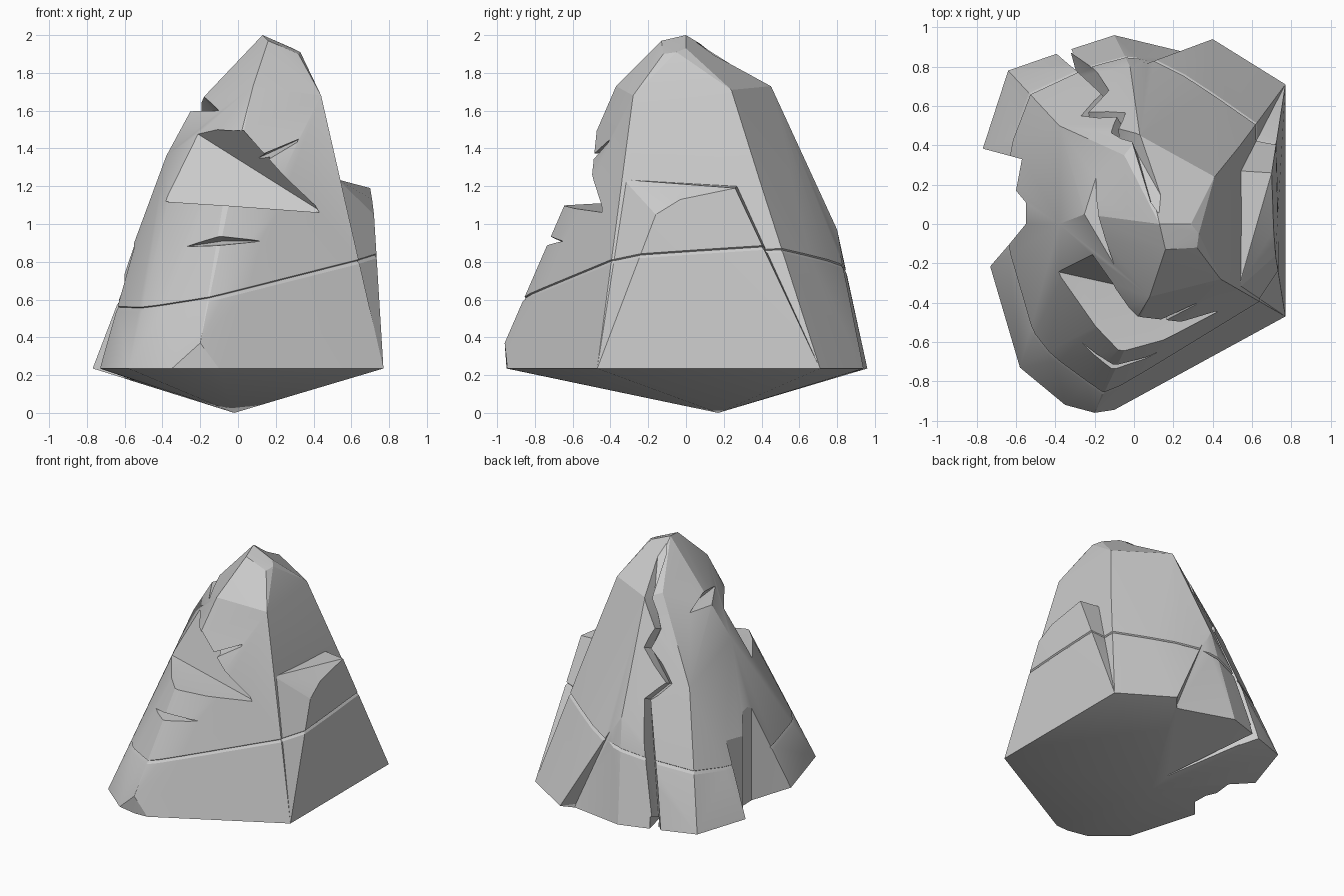
import bpy, bmesh
from mathutils import Vector

if "Cube" in bpy.data.objects:
    bpy.data.objects.remove(bpy.data.objects["Cube"])


def to_object(bm, name):
    bmesh.ops.recalc_face_normals(bm, faces=bm.faces)
    me = bpy.data.meshes.new(name)
    bm.to_mesh(me)
    bm.free()
    ob = bpy.data.objects.new(name, me)
    bpy.context.collection.objects.link(ob)
    return ob


def hull(name, pts):
    """Convex block around a few corner points."""
    bm = bmesh.new()
    for p in pts:
        bm.verts.new(p)
    res = bmesh.ops.convex_hull(bm, input=bm.verts)
    junk = {g for g in res["geom_interior"] + res["geom_unused"] if isinstance(g, bmesh.types.BMVert)}
    bmesh.ops.delete(bm, geom=[v for v in junk if v.is_valid], context='VERTS')
    bmesh.ops.delete(bm, geom=[v for v in bm.verts if not v.link_faces], context='VERTS')
    return to_object(bm, name)


def prism(name, outline, z0, z1):
    bm = bmesh.new()
    f = bm.faces.new([bm.verts.new((x, y, z0)) for x, y in outline])
    ext = bmesh.ops.extrude_face_region(bm, geom=[f])
    bmesh.ops.translate(bm, vec=(0, 0, z1 - z0),
                        verts=[g for g in ext["geom"] if isinstance(g, bmesh.types.BMVert)])
    return to_object(bm, name)


def combine(target, other, op):
    m = target.modifiers.new(op.lower(), 'BOOLEAN')
    m.operation, m.solver, m.object = op, 'EXACT', other
    bpy.context.view_layer.objects.active = target
    bpy.ops.object.modifier_apply(modifier=m.name)
    bpy.data.objects.remove(other, do_unlink=True)


def crack(target, path):
    """V-shaped crack along surface points (x, y, z, half width, depth)."""
    rings = []
    for x, y, z, w, d in path:
        p = Vector((x, y, z))
        out = Vector((x - 0.05, y - 0.05, 0)).normalized()
        n = (out + Vector((0, 0, 0.45))).normalized()
        side = out.cross(Vector((0, 0, 1)))
        up = side.cross(n)
        o = p + n * 0.06
        rings.append([o + side * w, o - side * w, o + up * w, o - up * w, p - n * d])
    for a, b in zip(rings, rings[1:]):
        combine(target, hull("crack_cutter", a + b), 'DIFFERENCE')


# Main rock mass
rock = hull("rock", [
    (-0.02, 0.17, 0),
    (-0.2, -0.95, .235), (-0.1, -0.945, .235), (0.77, -0.47, .235), (0.77, 0.71, .235),
    (0.4, 0.94, .235), (-0.1, 0.96, .235), (-0.41, 0.86, .235), (-0.64, 0.78, .235),
    (-0.77, 0.38, .235), (-0.73, -0.22, .235), (-0.58, -0.73, .235), (-0.35, -0.92, .235),
    (-0.2, -0.96, .37), (-0.08, -0.64, 1.1), (0.08, -0.37, 1.73), (0.44, -0.28, 1.68),
    (-0.37, -0.27, 1.12), (-0.55, 0.05, .9), (-0.38, 0, 1.36), (-0.25, 0.05, 1.6),
    (-0.38, 0.5, 1.17), (-0.05, 0.35, 1.75), (-0.02, 0.8, .97), (0.03, 0.45, 1.73),
    (0.41, 0.24, 1.71), (0.54, 0.40, 1.2),
    (-0.03, 0.05, 1.83), (0.13, 0, 2.0), (0.16, -0.13, 1.97), (0.29, 0, 1.93),
    (0.33, -0.05, 1.91), (0.32, -0.12, 1.9)])

# Shoulder ledge on the right
combine(rock, hull("shoulder", [
    (0.77, -0.47, .235), (0.77, 0.71, .235), (0.72, -0.16, 1.05), (0.71, -0.03, 1.13),
    (0.7, 0.26, 1.19), (0.53, -0.33, 1.235), (0.54, 0.27, 1.2), (0.3, 0, .3), (0.3, 0, 1.2)]), 'UNION')

# Thin tilted seam running round the rock
bm = bmesh.new()
bm.from_mesh(rock.data)
normal = Vector((-0.21, -0.07, 1)).normalized()
for dz in (-0.018, 0.006, 0):
    bmesh.ops.bisect_plane(bm, geom=bm.verts[:] + bm.edges[:] + bm.faces[:], dist=1e-5,
                           plane_co=(0, 0, 0.7 + dz), plane_no=normal)
for v in bm.verts:
    if abs((v.co - Vector((0, 0, 0.7))).dot(normal)) < 1e-4:
        v.co = v.co.lerp(Vector((0, 0, 0.7)), 0.012)
bm.to_mesh(rock.data)
bm.free()

# Alcove at the left foot
combine(rock, prism("alcove_cutter", [
    (-0.775, 0.385), (-0.57, 0.33), (-0.6, 0.17), (-0.55, 0.11), (-0.55, 0),
    (-0.64, -0.11), (-0.735, -0.22), (-1, -0.2), (-1, 0.4)], -0.1, 0.96), 'DIFFERENCE')

# Notches: a stepped ledge and two wedges on the front ridge, the cleft beside
# the shoulder, a chip on the left flank and the broken slab at the back
for pts in (
    [(-.4, -.24, 1.12), (.45, -.43, 1.06), (-.08, -.8, 1.1), (.02, -.6, 1.45), (-.5, -.3, 1.4),
     (.03, -.46, 1.5), (-.06, -.59, 1.1), (-.28, -.28, 1.11), (-.25, -.14, 1.5)],
    [(-.17, -.47, 1.19), (.35, -.37, 1.46), (-.03, -.78, 1.18), (-.01, -.75, 1.33), (0, -.38, 1.3)],
    [(-.28, -.6, .88), (.14, -.66, .91), (-.12, -1, .87), (-.12, -.95, .98), (-.08, -.59, .91)],
    [(.77, .71, .235), (.95, .29, 1.21), (.95, .6, 1.21), (.68, .27, 1.21),
     (.6, .46, 1.15), (.55, .36, 1.21)],
    [(-.2, .25, 1.59), (-.1, -.21, 1.6), (-.4, .05, 1.6), (-.13, .05, 1.6), (-.2, .05, 1.7)],
    [(.4, .94, .235), (.33, .85, .235), (-.1, .96, .235), (.2, 1.15, .2), (.42, .99, 0),
     (.36, .92, 0), (-.1, 1.02, 0), (.01, .81, .98)],
):
    combine(rock, hull("notch_cutter", pts), 'DIFFERENCE')

# Zigzag crack up the back
crack(rock, [
    (-.37, .93, .1, .04, .12), (-.37, .88, .235, .04, .15), (-.16, .71, 1.11, .05, .12),
    (-.27, .59, 1.21, .05, .1), (-.07, .57, 1.42, .045, .1), (-.1, .48, 1.54, .04, .08),
    (.01, .42, 1.72, .035, .07), (.12, .06, 1.96, .015, .02)])
combine(rock, hull("crack_foot_cutter", [
    (-.42, .95, .35), (-.35, .95, .35), (-.42, .95, -.1), (-.35, .95, -.1), (0, .27, .06)]), 'DIFFERENCE')

bpy.ops.object.select_all(action='DESELECT')
rock.select_set(True)
bpy.context.view_layer.objects.active = rock
bpy.ops.object.shade_smooth_by_angle(angle=0.3)
